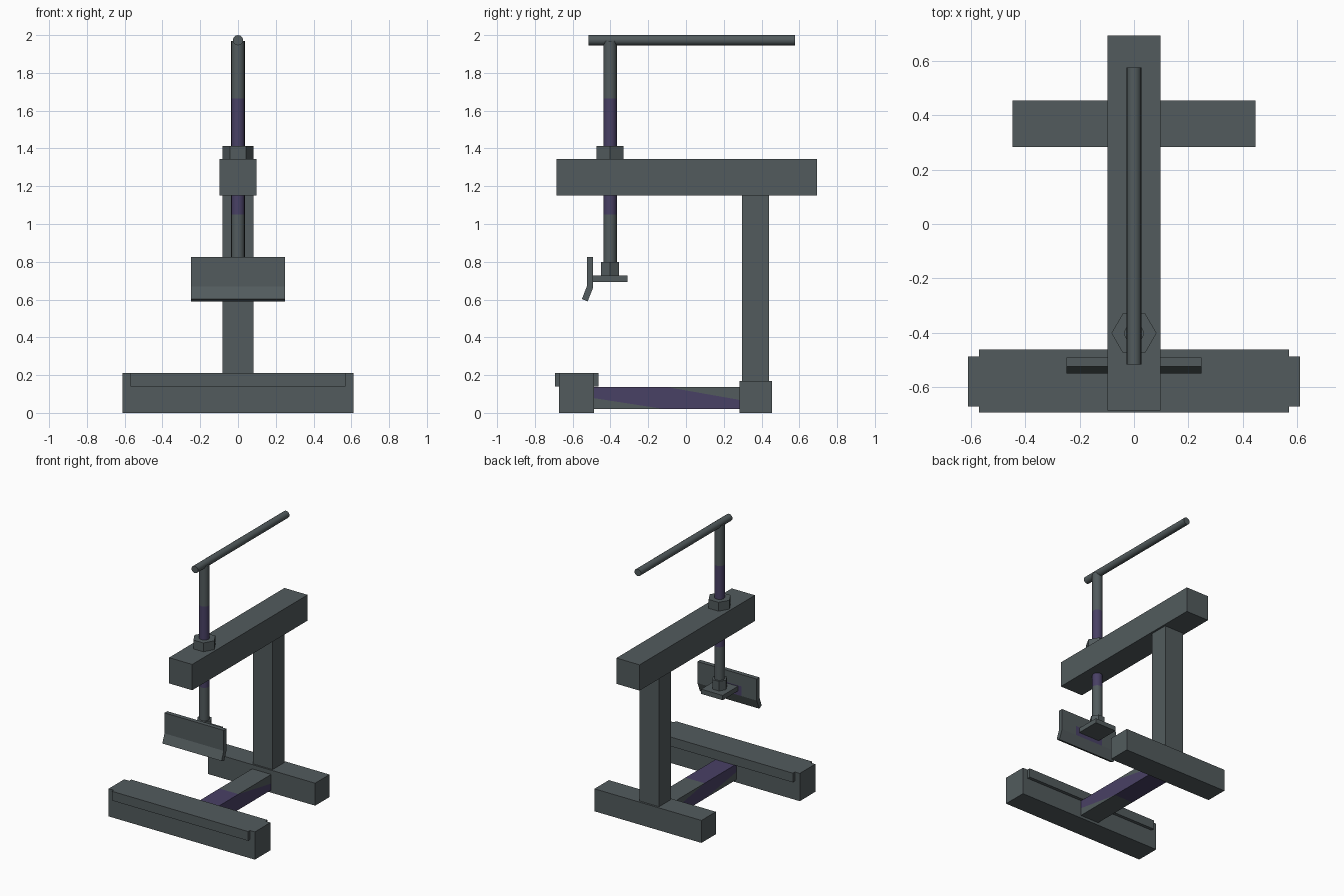
import bpy, bmesh, math
from mathutils import Vector, Matrix

if "Cube" in bpy.data.objects:
    bpy.data.objects.remove(bpy.data.objects["Cube"])


def material(name, rgb):
    m = bpy.data.materials.new(name)
    m.diffuse_color = (*rgb, 1)
    m.use_nodes = True
    m.node_tree.nodes["Principled BSDF"].inputs["Base Color"].default_value = m.diffuse_color
    return m


STEEL = material("dark_steel", (0.085, 0.105, 0.110))
PURPLE = material("dull_purple", (0.066, 0.052, 0.130))


def finish(name, bm, mats, smooth=False):
    bmesh.ops.recalc_face_normals(bm, faces=bm.faces[:])
    me = bpy.data.meshes.new(name)
    bm.to_mesh(me)
    bm.free()
    for m in mats:
        me.materials.append(m)
    if smooth:
        me.polygons.foreach_set("use_smooth", [True] * len(me.polygons))
        me.set_sharp_from_angle(angle=math.radians(35))
    ob = bpy.data.objects.new(name, me)
    bpy.context.collection.objects.link(ob)
    return ob


def box_bm(x, y, z):
    bm = bmesh.new()
    bmesh.ops.create_cube(bm, size=1)
    for v in bm.verts:
        v.co = Vector([r[0] + (c + 0.5) * (r[1] - r[0]) for c, r in zip(v.co, (x, y, z))])
    return bm


def box(name, half_x, y, z):
    return finish(name, box_bm((-half_x, half_x), y, z), [STEEL])


def rod(name, r, z0, z1, sides, mat=STEEL, y=-0.402, smooth=True):
    bm = bmesh.new()
    bmesh.ops.create_cone(bm, cap_ends=True, segments=sides, radius1=r, radius2=r, depth=z1 - z0)
    if sides == 6:  # hexagon corners on the x axis
        v = max(bm.verts, key=lambda w: w.co.x)
        bmesh.ops.rotate(bm, verts=bm.verts[:], cent=(0, 0, 0),
                         matrix=Matrix.Rotation(-math.atan2(v.co.y, v.co.x), 3, 'Z'))
    bmesh.ops.translate(bm, verts=bm.verts[:], vec=(0, y, (z0 + z1) / 2))
    return finish(name, bm, [mat], smooth)


def cut(bm, co, no):
    bmesh.ops.bisect_plane(bm, geom=bm.verts[:] + bm.edges[:] + bm.faces[:],
                           plane_co=co, plane_no=no)


# Feet, column and top beam
box("front_foot", 0.612, (-0.672, -0.487), (0, 0.21))
box("front_foot_front_strip", 0.57, (-0.694, -0.672), (0.14, 0.21))
box("front_foot_back_strip", 0.57, (-0.487, -0.463), (0.14, 0.21))
box("rear_foot", 0.448, (0.283, 0.455), (0, 0.17))
box("column", 0.082, (0.296, 0.44), (0.17, 1.15))
box("top_beam", 0.097, (-0.686, 0.694), (1.15, 1.345))

# Base beam with a slanted purple band
bm = box_bm((-0.08, 0.08), (-0.487, 0.283), (0.02, 0.138))
upper = (Vector((0, -0.108, 0.138)), Vector((0, 0.177, 1)))
lower = (Vector((0, -0.113, 0.02)), Vector((0, 0.155, 1)))
for co, no in (upper, lower):
    cut(bm, co, no)
for f in bm.faces:
    c = f.calc_center_median()
    if (c - upper[0]).dot(upper[1]) < 0 < (c - lower[0]).dot(lower[1]):
        f.material_index = 1
finish("base_beam", bm, [STEEL, PURPLE])

# Screw, nuts and handle
rod("screw_bottom", 0.036, 0.79, 1.05, 16)
rod("screw_thread", 0.036, 1.05, 1.665, 16, PURPLE)
rod("screw_top", 0.036, 1.665, 1.97, 16)
rod("beam_nut", 0.083, 1.345, 1.412, 6, smooth=False)
rod("pad_nut", 0.055, 0.728, 0.80, 6, smooth=False)
handle = rod("handle", 0.027, -0.547, 0.547, 16, y=0)
handle.data.transform(Matrix.Translation((0, 0.03, 1.973)) @ Matrix.Rotation(math.pi / 2, 4, 'X'))

# Pressing pad
box("pad", 0.09, (-0.492, -0.31), (0.692, 0.728))

# Bent blade, extruded from its side profile
profile = [(-0.492, 0.825), (-0.492, 0.662), (-0.521, 0.590),
           (-0.551, 0.603), (-0.525, 0.67), (-0.525, 0.825)]
bm = bmesh.new()
face = bm.faces.new([bm.verts.new((-0.248, y, z)) for y, z in profile])
ext = bmesh.ops.extrude_face_region(bm, geom=[face])
bmesh.ops.translate(bm, vec=(0.496, 0, 0),
                    verts=[g for g in ext["geom"] if isinstance(g, bmesh.types.BMVert)])
bmesh.ops.recalc_face_normals(bm, faces=bm.faces[:])
for x in (-0.12, 0.12):
    cut(bm, (x, 0, 0), (1, 0, 0))
cut(bm, (0, 0, 0.735), (0, 0, 1))
# purple patch on the back behind the pad
for f in bm.faces:
    c = f.calc_center_median()
    if f.normal.y > 0.95 and abs(c.x) < 0.12 and c.z < 0.735:
        f.material_index = 1
finish("blade", bm, [STEEL, PURPLE])
